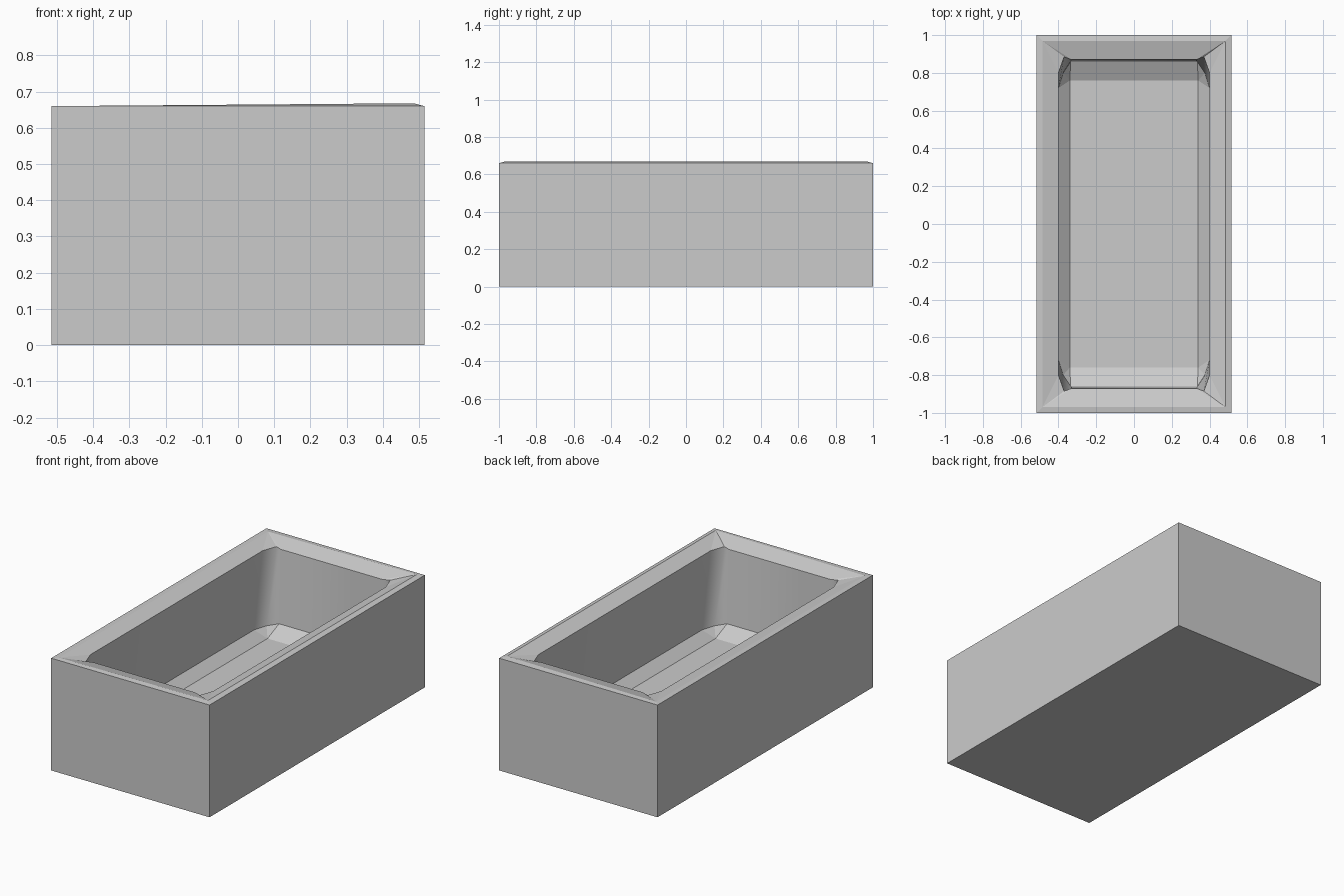
import bpy, bmesh, math

if "Cube" in bpy.data.objects:
    bpy.data.objects.remove(bpy.data.objects["Cube"])

bm = bmesh.new()


def ring(corner, height):
    """Mirror one corner's points (x, y) into a full counter-clockwise ring."""
    points = []
    for sx, sy in ((1, 1), (-1, 1), (-1, -1), (1, -1)):
        order = corner if sx * sy > 0 else corner[::-1]
        points.append([bm.verts.new((sx * x, sy * y, height(sx * x))) for x, y in order])
    return points


def bridge(a, b):
    """Join two rings of four corners; differing corner counts get a fan."""
    faces = []
    for i in range(4):
        j = (i + 1) % 4
        faces.append(bm.faces.new((a[i][-1], a[j][0], b[j][0], b[i][-1])))
        for k in range(max(len(a[i]), len(b[i])) - 1):
            quad = []
            for v in (a[i][min(k, len(a[i]) - 1)], a[i][min(k + 1, len(a[i]) - 1)],
                      b[i][min(k + 1, len(b[i]) - 1)], b[i][min(k, len(b[i]) - 1)]):
                if v not in quad:
                    quad.append(v)
            if len(quad) > 2:
                faces.append(bm.faces.new(quad))
    return faces


# Outer box, raised crest, dished rim, well and floor
base = ring([(0.515, 1.0)], lambda x: 0.0)
top = ring([(0.515, 1.0)], lambda x: 0.66)
crest = ring([(0.485, 0.97)], lambda x: 0.664 + 0.008 * x)
opening = ring([(0.40, 0.80), (0.37, 0.885), (0.33, 0.87)], lambda x: 0.635)
well = ring([(0.40, 0.72), (0.375, 0.80), (0.335, 0.86)], lambda x: 0.20)
floor = ring([(0.34, 0.76)], lambda x: 0.15)

bridge(base, top)
bridge(top, crest)
bridge(crest, opening)
walls = bridge(opening, well)
bridge(well, floor)
bm.faces.new([c[0] for c in reversed(base)])
bm.faces.new([c[0] for c in floor])
bmesh.ops.recalc_face_normals(bm, faces=bm.faces)

# Only the well walls are smooth, blending round the corners
for f in walls:
    f.smooth = True

mesh = bpy.data.meshes.new("bathtub")
bm.to_mesh(mesh)
bm.free()
tub = bpy.data.objects.new("bathtub", mesh)
bpy.context.collection.objects.link(tub)
